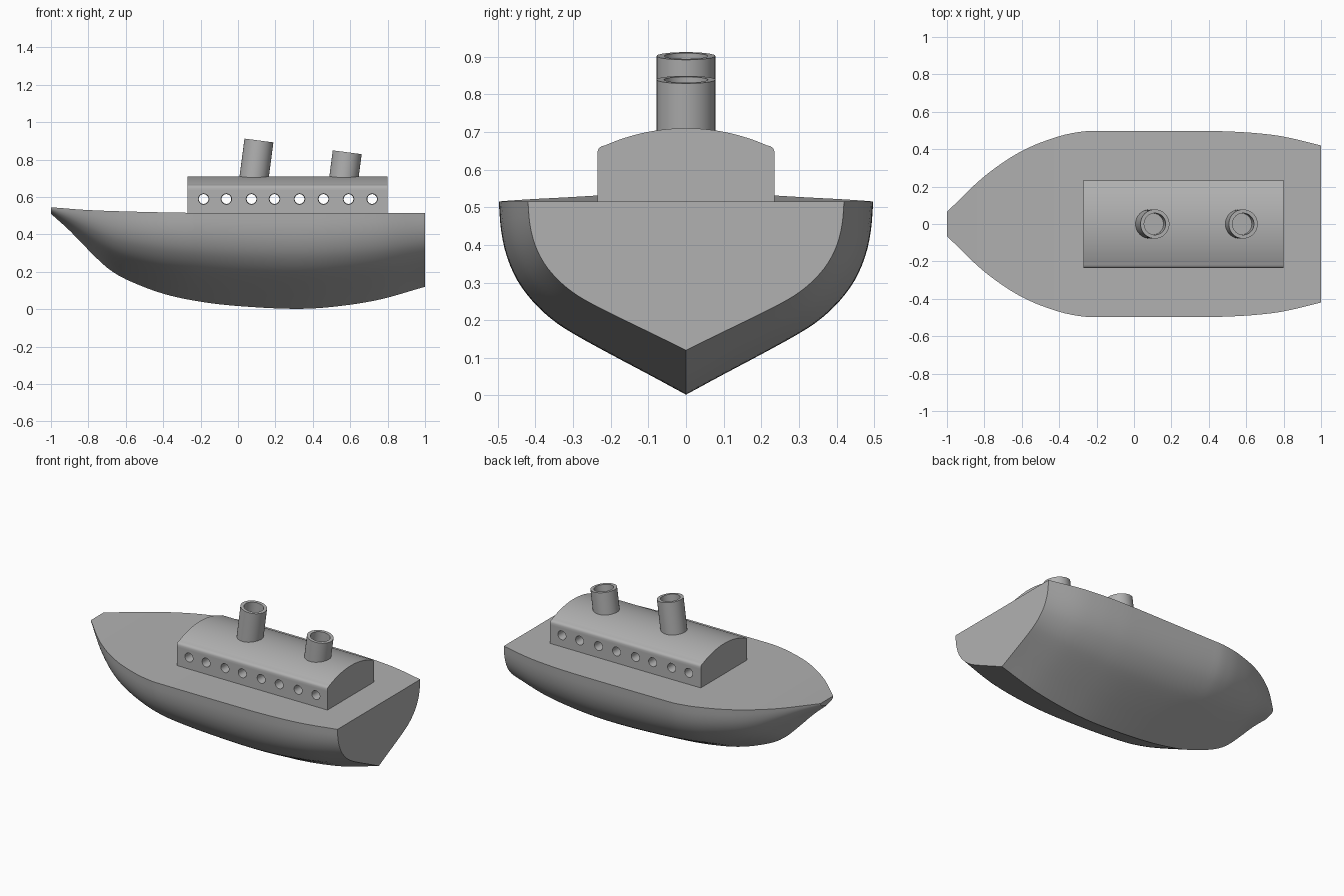
import bpy, bmesh, math
from mathutils import Matrix, Vector

if "Cube" in bpy.data.objects:
    bpy.data.objects.remove(bpy.data.objects["Cube"])

# one mid-grey for the whole model
GREY = bpy.data.materials.new("mid_grey")
GREY.diffuse_color = (.44, .44, .44, 1)
GREY.use_nodes = True
GREY.node_tree.nodes["Principled BSDF"].inputs["Base Color"].default_value = GREY.diffuse_color


def smooth_curve(pts, t):
    """Hermite interpolation through (t, value) points."""
    n = len(pts)

    def slope(i):
        a, b = pts[max(i - 1, 0)], pts[min(i + 1, n - 1)]
        return (b[1] - a[1]) / (b[0] - a[0])
    i = 0
    while i < n - 2 and t > pts[i + 1][0]:
        i += 1
    (t0, v0), (t1, v1) = pts[i], pts[i + 1]
    h = t1 - t0
    u = (t - t0) / h
    return (v0 * (2*u**3 - 3*u**2 + 1) + slope(i) * h * (u**3 - 2*u**2 + u)
            + v1 * (3*u**2 - 2*u**3) + slope(i + 1) * h * (u**3 - u**2))


def finish(name, bm):
    bmesh.ops.recalc_face_normals(bm, faces=bm.faces)
    me = bpy.data.meshes.new(name)
    bm.to_mesh(me)
    bm.free()
    me.materials.append(GREY)
    ob = bpy.data.objects.new(name, me)
    bpy.context.collection.objects.link(ob)
    return ob


def shade(ob):
    bpy.ops.object.select_all(action='DESELECT')
    ob.select_set(True)
    bpy.context.view_layer.objects.active = ob
    bpy.ops.object.shade_smooth_by_angle(angle=math.radians(30))


def loft(name, rings):
    """Closed rings skinned together, with capped ends."""
    bm = bmesh.new()
    vs = [[bm.verts.new(p) for p in r] for r in rings]
    n = len(vs[0])
    for a, b in zip(vs, vs[1:]):
        for i in range(n):
            j = (i + 1) % n
            bm.faces.new((a[i], a[j], b[j], b[i]))
    bm.faces.new(vs[0])
    bm.faces.new(vs[-1])
    return finish(name, bm)


def lathe_rings(mat, corners, n=48):
    """Circles of (radius, height) about the z axis of a matrix."""
    return [[mat @ Vector((r * math.cos(2 * math.pi * i / n),
                           r * math.sin(2 * math.pi * i / n), h)) for i in range(n)]
            for r, h in corners]


# hull: keel line, deck line, half beam and a normalised V-to-round section
KEEL = [(-1, .51), (-.9, .42), (-.8, .317), (-.7, .222), (-.6, .16), (-.4, .083),
        (-.2, .04), (0, .017), (.3, .002), (.5, .012), (.75, .05), (1, .12)]
DECK = [(-1, .545), (-.8, .53), (-.5, .52), (-.2, .515), (1, .515)]
BEAM = [(-1, .065), (-.8, .255), (-.6, .39), (-.4, .469), (-.27, .495),
        (-.2, .497), (.4, .497), (.5, .495), (.65, .486), (.8, .467), (1, .42)]
SECTION = [(0, 0), (.2, .105), (.4, .208), (.6, .315), (.72, .393), (.82, .485),
           (.9, .59), (.957, .715), (.988, .85), (1, 1)]
YS = list(enumerate(p[0] for p in SECTION))
ZS = list(enumerate(p[1] for p in SECTION))
section = [(smooth_curve(YS, i / 3), smooth_curve(ZS, i / 3)) for i in range(28)]
rings = []
for s in range(61):
    x = -1 + 2 * s / 60
    k, d, b = (smooth_curve(c, x) for c in (KEEL, DECK, BEAM))
    half = [(b * y, k + (d - k) * z) for y, z in section]
    rings.append([(x, -y, z) for y, z in reversed(half)]
                 + [(x, y, z) for y, z in half[1:]])
shade(loft("hull", rings))

# cabin with an arched roof and slightly rounded eaves
W, BASE, TOP, R = .235, .51, .71, .53
side = [(W, BASE), (W, .635), (W, .648), (W - .003, .656), (W - .010, .662)]
A = math.asin((W - .02) / R)
arch = [(R * math.sin(A - 2 * A * i / 24),
         TOP - R + R * math.cos(A - 2 * A * i / 24)) for i in range(25)]
profile = side + arch + [(-y, z) for y, z in reversed(side)]
cabin = loft("cabin", [[(x, y, z) for y, z in profile] for x in (-.27, .80)])

# portholes with a tapered rim, cut straight through the cabin
bpy.context.view_layer.objects.active = cabin
for x in (-.184, -.062, .072, .195, .329, .457, .591, .717):
    mat = Matrix.Translation((x, 0, .589)) @ Matrix.Rotation(math.pi / 2, 4, 'X')
    cutter = loft("porthole_cutter", lathe_rings(
        mat, [(.031, -.25), (.026, -.22), (.026, .22), (.031, .25)], 32))
    cutter.hide_render = True
    mod = cabin.modifiers.new("porthole", 'BOOLEAN')
    mod.operation = 'DIFFERENCE'
    mod.solver = 'EXACT'
    mod.object = cutter
    bpy.ops.object.modifier_apply(modifier=mod.name)
    bpy.data.objects.remove(cutter)
shade(cabin)


# raked funnels with a hollow mouth
def funnel(name, x, z, length):
    mat = Matrix.Translation((x, 0, z)) @ Matrix.Rotation(math.radians(7.5), 4, 'Y')
    shade(loft(name, lathe_rings(
        mat, [(.078, -length), (.078, 0), (.058, 0), (.058, -.09)])))


funnel("front_funnel", .112, .902, .22)
funnel("rear_funnel", .584, .839, .157)
